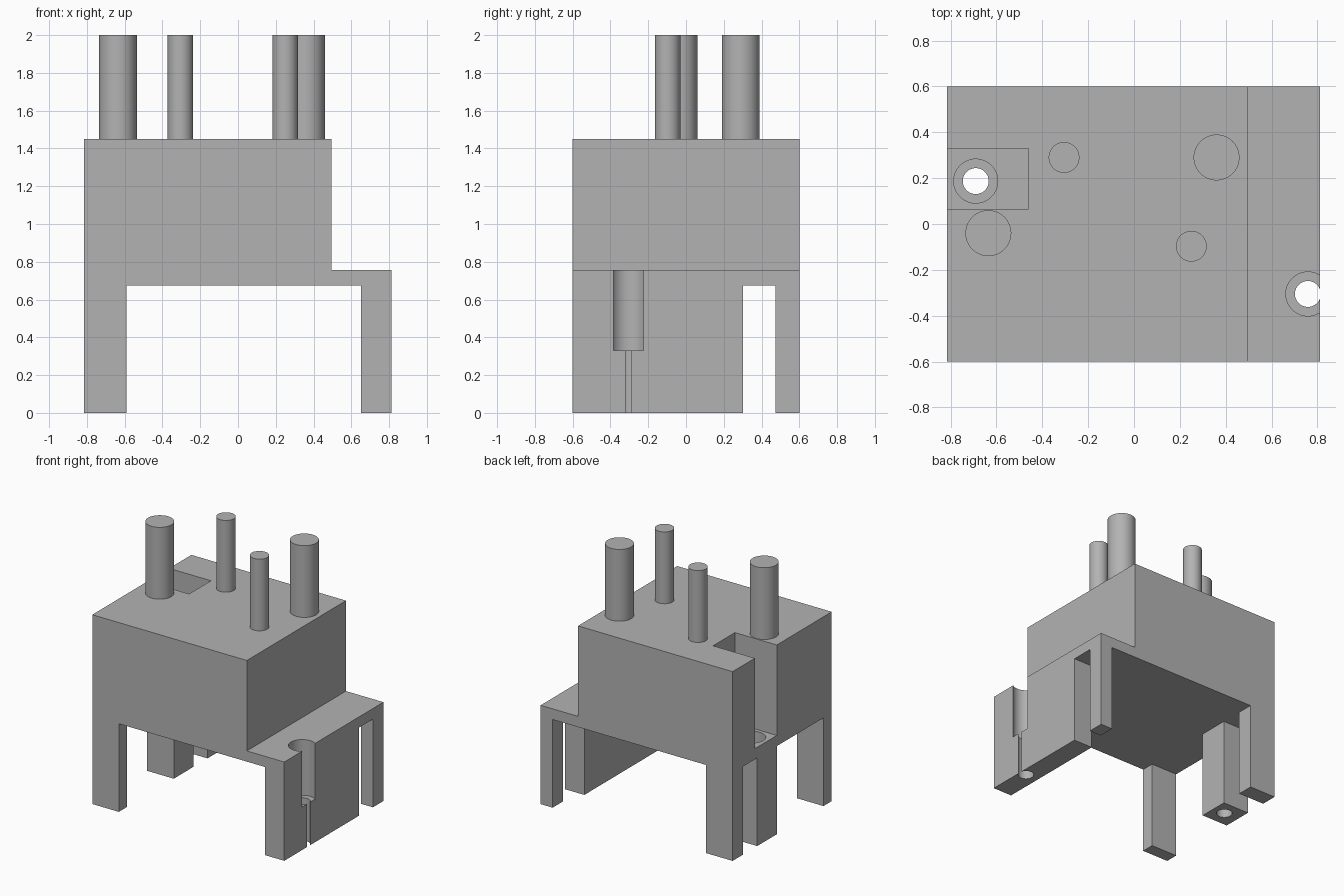
import bpy
import bmesh
import math
from mathutils import Vector, Matrix

cube = bpy.data.objects.get("Cube")
if cube:
    bpy.data.objects.remove(cube, do_unlink=True)

grey = bpy.data.materials.new("plain_grey")
grey.use_nodes = True
colour = (0.45, 0.45, 0.45, 1)
grey.diffuse_color = colour
grey.node_tree.nodes["Principled BSDF"].inputs["Base Color"].default_value = colour


def finish(name, bm):
    bmesh.ops.recalc_face_normals(bm, faces=bm.faces[:])
    mesh = bpy.data.meshes.new(name)
    bm.to_mesh(mesh)
    bm.free()
    mesh.materials.append(grey)
    obj = bpy.data.objects.new(name, mesh)
    bpy.context.collection.objects.link(obj)
    return obj


def prism(name, outline, y0, y1):
    bm = bmesh.new()
    face = bm.faces.new([bm.verts.new((x, y0, z)) for x, z in outline])
    new = bmesh.ops.extrude_face_region(bm, geom=[face])["geom"]
    verts = [v for v in new if isinstance(v, bmesh.types.BMVert)]
    bmesh.ops.translate(bm, verts=verts, vec=(0, y1 - y0, 0))
    return finish(name, bm)


def box(name, xs, ys, zs):
    outline = [(xs[0], zs[0]), (xs[1], zs[0]), (xs[1], zs[1]), (xs[0], zs[1])]
    return prism(name, outline, *ys)


def cylinder(name, x, y, radius, z0, z1):
    bm = bmesh.new()
    bmesh.ops.create_cone(bm, cap_ends=True, segments=64, radius1=radius,
                          radius2=radius, depth=z1 - z0,
                          matrix=Matrix.Translation(Vector((x, y, (z0 + z1) / 2))))
    return finish(name, bm)


def activate(obj):
    bpy.ops.object.select_all(action='DESELECT')
    obj.select_set(True)
    bpy.context.view_layer.objects.active = obj


def cut(target, cutter):
    cutter.hide_render = True
    mod = target.modifiers.new("cut", 'BOOLEAN')
    mod.operation = 'DIFFERENCE'
    mod.solver = 'EXACT'
    mod.object = cutter
    activate(target)
    bpy.ops.object.modifier_apply(modifier=mod.name)
    bpy.data.objects.remove(cutter, do_unlink=True)


def smooth(obj):
    activate(obj)
    bpy.ops.object.shade_smooth_by_angle(angle=math.radians(30))


LEFT, RIGHT, HALF_Y = -0.815, 0.812, 0.6
UNDER, SHELF, TOP = 0.675, 0.757, 1.45

# Stepped housing with the open bay between its two rows of legs
housing = prism("housing", [
    (LEFT, 0), (-0.59, 0), (-0.59, UNDER), (0.65, UNDER), (0.65, 0),
    (RIGHT, 0), (RIGHT, SHELF), (0.495, SHELF), (0.495, TOP), (LEFT, TOP)],
    -HALF_Y, HALF_Y)

# Gaps that divide the sides into legs
below = (-0.2, UNDER)
cut(housing, box("leg_slot", (-1, 1), (0.302, 0.473), below))
cut(housing, box("side_gap", (-1, -0.5), (-0.5, 0.065), below))
cut(housing, box("slim_leg_relief", (0.5, 0.71), (0.4, 0.8), below))

# Side pocket open to the top
cut(housing, box("pocket", (-1, -0.46), (0.065, 0.33), (SHELF, 1.7)))

# Counterbored bolt holes
for x, y in ((-0.69, 0.187), (0.758, -0.305)):
    cut(housing, cylinder("counterbore", x, y, 0.096, 0.33, 0.9))
    cut(housing, cylinder("bolt_hole", x, y, 0.0565, -0.2, 0.5))
smooth(housing)

# Upright pins
for i, (x, y, r) in enumerate(((-0.635, -0.04, 0.1), (0.36, 0.29, 0.1),
                               (-0.305, 0.29, 0.067), (0.25, -0.097, 0.067))):
    smooth(cylinder(f"pin_{i + 1}", x, y, r, TOP, 2.0))
